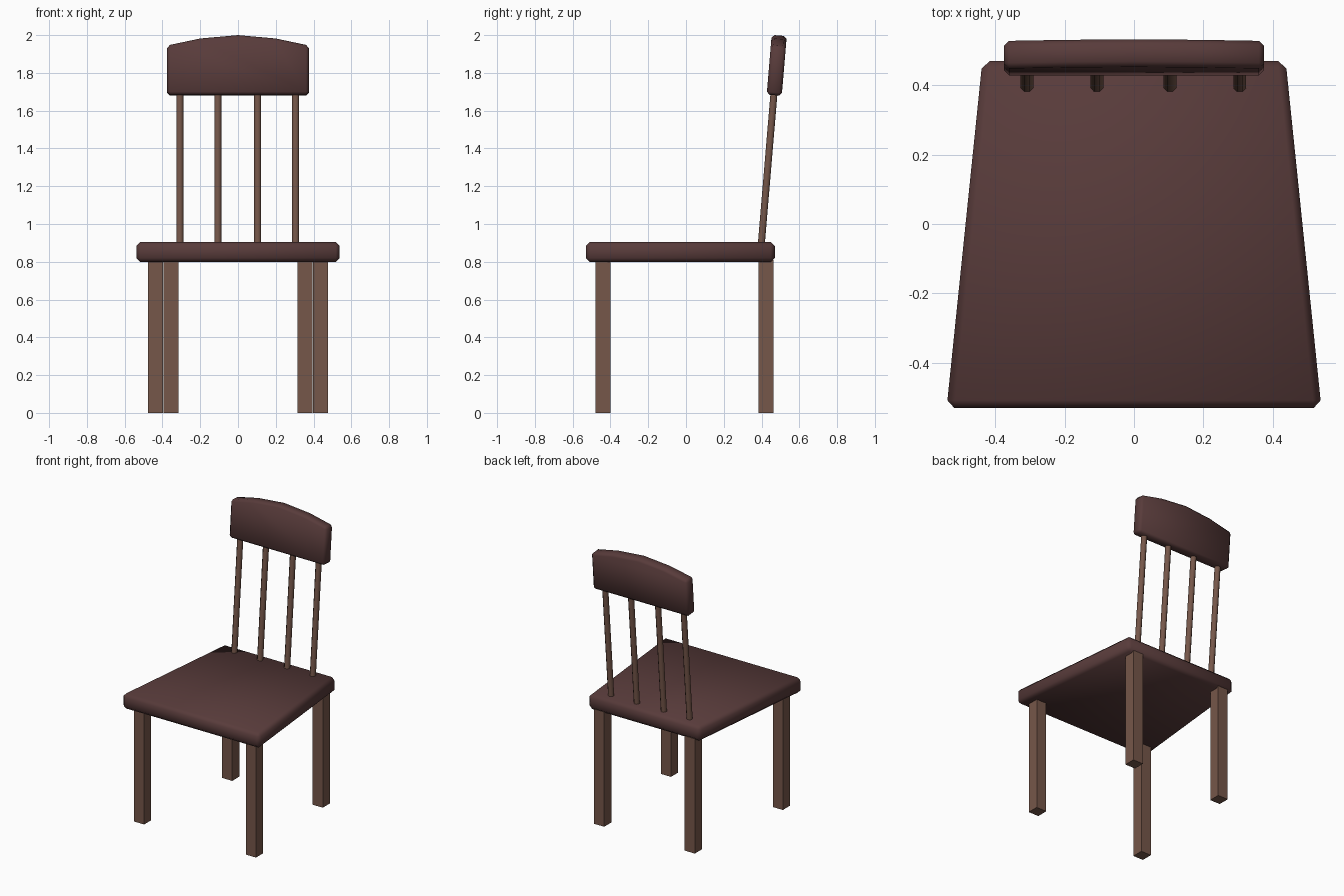
import bpy, bmesh, math
from mathutils import Matrix, Vector

if "Cube" in bpy.data.objects:
    bpy.data.objects.remove(bpy.data.objects["Cube"])


def material(name, rgb):
    m = bpy.data.materials.new(name)
    m.diffuse_color = (*rgb, 1)
    m.use_nodes = True
    m.node_tree.nodes["Principled BSDF"].inputs["Base Color"].default_value = m.diffuse_color
    return m


dark_wood = material("dark wood", (0.098, 0.044, 0.043))
light_wood = material("light wood", (0.180, 0.095, 0.068))
TILT = math.radians(4.8)


def finish(name, bm, mat):
    bmesh.ops.recalc_face_normals(bm, faces=bm.faces)
    me = bpy.data.meshes.new(name)
    bm.to_mesh(me)
    bm.free()
    me.materials.append(mat)
    ob = bpy.data.objects.new(name, me)
    bpy.context.collection.objects.link(ob)
    return ob


def slab(name, outline, offset, mat, bevel):
    """Extrude an outline of 3D points, then soften its edges."""
    bm = bmesh.new()
    face = bm.faces.new([bm.verts.new(p) for p in outline])
    ext = bmesh.ops.extrude_face_region(bm, geom=[face])
    # keep the start face so the slab is closed
    moved = [g for g in ext["geom"] if isinstance(g, bmesh.types.BMVert)]
    bmesh.ops.translate(bm, verts=moved, vec=Vector(offset))
    if face.is_valid is False or len(bm.faces) < len(outline) + 2:
        bmesh.ops.holes_fill(bm, edges=bm.edges)
    bmesh.ops.recalc_face_normals(bm, faces=bm.faces)
    sharp = [e for e in bm.edges if e.calc_face_angle(0) > math.radians(30)]
    bmesh.ops.bevel(bm, geom=sharp, offset=bevel, segments=1,
                    profile=0.5, affect='EDGES')
    for f in bm.faces:
        f.smooth = True
    return finish(name, bm, mat)


# Seat: trapezoid, wider at the front
slab("seat",
     [(-0.54, -0.53, 0.798), (0.54, -0.53, 0.798),
      (0.437, 0.47, 0.798), (-0.437, 0.47, 0.798)],
     (0, 0, 0.108), dark_wood, 0.022)

# Top rail: arched board leaning back
arch = [(-0.375, 0), (0.375, 0), (0.375, 0.262), (0.2, 0.299),
        (0, 0.317), (-0.2, 0.299), (-0.375, 0.262)]
rail = slab("top_rail", [(x, -0.04, z) for x, z in arch],
            (0, 0.08, 0), dark_wood, 0.015)
rail.data.transform(Matrix.Translation((0, 0.467, 1.682))
                    @ Matrix.Rotation(-TILT, 4, 'X'))

# Legs: plain square posts
for side, label in ((-1, "left"), (1, "right")):
    for name, x, y in (("front", 0.437, -0.44), ("back", 0.354, 0.424)):
        bm = bmesh.new()
        bmesh.ops.create_cube(bm, size=1, matrix=Matrix.Translation(
            (side * x, y, 0.405)) @ Matrix.Diagonal((0.079, 0.079, 0.81, 1)))
        finish(f"{name}_leg_{label}", bm, light_wood)

# Spindles: thin rods from the seat up into the rail
bottom, top = Vector((0, 0.398, 0.88)), Vector((0, 0.466, 1.70))
for i, x in enumerate((-0.308, -0.107, 0.104, 0.305)):
    bm = bmesh.new()
    bmesh.ops.create_cone(
        bm, cap_ends=True, segments=8, radius1=0.02, radius2=0.02,
        depth=(top - bottom).length,
        matrix=Matrix.Translation((bottom + top) / 2 + Vector((x, 0, 0)))
        @ Matrix.Rotation(-TILT, 4, 'X') @ Matrix.Rotation(math.pi / 8, 4, 'Z'))
    for f in bm.faces:
        f.smooth = len(f.verts) == 4
    rod = finish(f"spindle_{i + 1}", bm, light_wood)
    for e in rod.data.edges:
        a, b = (rod.data.vertices[v].co for v in e.vertices)
        e.use_edge_sharp = (a - b).length < 0.1
